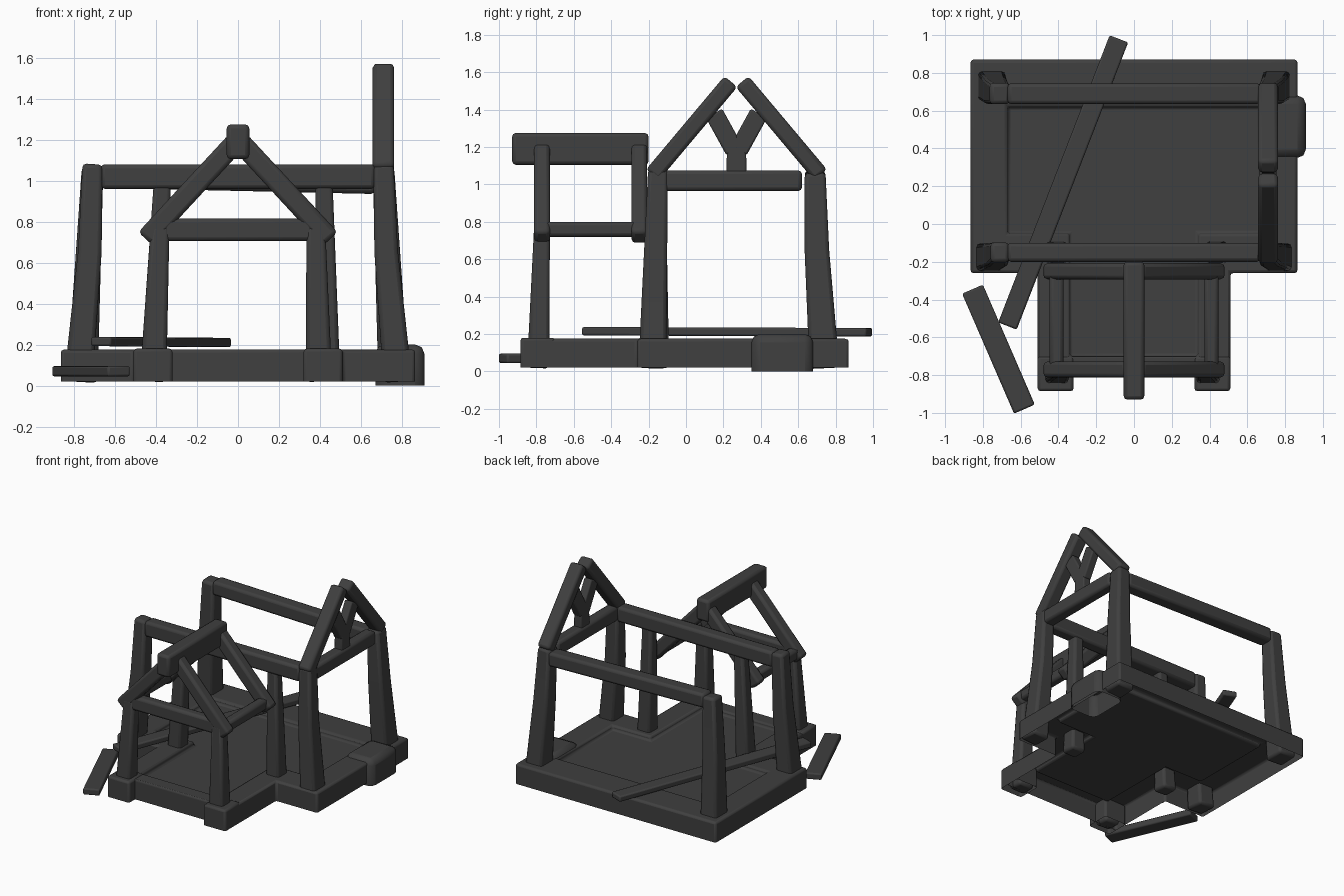
import bpy, bmesh, math
from mathutils import Vector

cube = bpy.data.objects.get("Cube")
if cube:
    bpy.data.objects.remove(cube, do_unlink=True)

shade = (0.05, 0.05, 0.05, 1)
wood = bpy.data.materials.new("charred_wood")
wood.use_nodes = True
wood.diffuse_color = shade
wood.node_tree.nodes["Principled BSDF"].inputs["Base Color"].default_value = shade

ACROSS, DEEP = Vector((1, 0, 0)), Vector((0, 1, 0))
SIDES = {"right": -1, "left": 1}


def finish(name, bm, bevel):
    """Turn the bmesh into an object with rounded edges."""
    mesh = bpy.data.meshes.new(name)
    bm.to_mesh(mesh)
    bm.free()
    mesh.materials.append(wood)
    ob = bpy.data.objects.new(name, mesh)
    bpy.context.collection.objects.link(ob)
    soften = ob.modifiers.new("soft_edges", 'BEVEL')
    soften.width = bevel
    soften.segments = 2
    soften.limit_method = 'ANGLE'
    soften.angle_limit = math.radians(40)
    bpy.ops.object.select_all(action='DESELECT')
    ob.select_set(True)
    bpy.context.view_layer.objects.active = ob
    bpy.ops.object.shade_smooth_by_angle(angle=math.radians(35))


def bridge(bm, low, high):
    for k in range(len(low)):
        bm.faces.new((low[k - 1], low[k], high[k], high[k - 1]))


def timber(name, start, end, side, width, depth, taper=1, bow=(0, 0, 0),
           bevel=0.02, hollow=False):
    """Soft-edged beam from start to end; side is the direction of its width."""
    start, end, bow = Vector(start), Vector(end), Vector(bow)
    along = (end - start).normalized()
    side = (side - along * side.dot(along)).normalized()
    other = along.cross(side)
    bm = bmesh.new()
    rings = []
    for t in ((0, 0.6, 1) if bow.length else (0, 1)):
        centre = start.lerp(end, t)
        if 0 < t < 1:
            centre += bow
        scale = (1 + (taper - 1) * t) / 2
        across, deep = side * width * scale, other * depth * scale
        corners = (-across - deep, across - deep, across + deep, deep - across)
        rings.append([bm.verts.new(centre + corner) for corner in corners])
    bm.faces.new(rings[0])
    bm.faces.new(rings[-1])
    for low, high in zip(rings, rings[1:]):
        bridge(bm, low, high)
    bmesh.ops.recalc_face_normals(bm, faces=bm.faces)
    if hollow:
        under = [face for face in bm.faces if face.normal.z < -0.8]
        bmesh.ops.delete(bm, geom=under, context='FACES')
    finish(name, bm, bevel)


# Shared levels and lines of the ground plan
bottom, sill_top, floor_top = 0.02, 0.175, 0.14
half, inner, back, inner_back = 0.865, 0.67, 0.87, 0.62
join, inner_front = -0.26, -0.05
porch_half, porch_inner, porch_front, porch_inner_front = 0.51, 0.34, -0.81, -0.7
wall_y, rear_y, porch_y, porch_rear_y = -0.15, 0.69, -0.77, -0.25
gable_x, eave = 0.71, 1.02

# Foundation: T-shaped shell of sills around a sunken floor, open underneath
outer_plan = [(half, back), (half, join), (porch_half, join), (porch_half, porch_front)]
inner_plan = [(inner, inner_back), (inner, inner_front), (porch_inner, inner_front),
              (porch_inner, porch_inner_front)]
shell = bmesh.new()
rings = []
for plan, z in ((outer_plan, bottom), (outer_plan, sill_top),
                (inner_plan, sill_top), (inner_plan, floor_top)):
    outline = plan + [(-x, y) for x, y in reversed(plan)]
    rings.append([shell.verts.new((x, y, z)) for x, y in outline])
for low, high in zip(rings, rings[1:]):
    bridge(shell, low, high)
floor = shell.faces.new(rings[-1])
bmesh.ops.recalc_face_normals(shell, faces=shell.faces)
if floor.normal.z < 0:
    bmesh.ops.reverse_faces(shell, faces=shell.faces)
finish("foundation", shell, 0.015)


def block(name, left, right, front, rear, low, high, bevel):
    x, z = (left + right) / 2, (low + high) / 2
    timber(name, (x, front, z), (x, rear, z), ACROSS, abs(right - left), high - low,
           bevel=bevel, hollow=True)


# Corner feet of the porch and the swollen stretch of sill
for tag, s in SIDES.items():
    block("porch_corner_" + tag, s * (porch_inner - bottom), s * porch_half,
          -0.885, porch_inner_front, bottom, 0.18, 0.015)
block("swollen_sill", inner, 0.91, 0.35, 0.68, 0, 0.2, 0.045)

# Posts: crooked, tapering, footed inside the sills
for tag, s in SIDES.items():
    timber("front_post_" + tag, (s * 0.78, -0.18, bottom), (s * gable_x, wall_y, 1.08),
           ACROSS, 0.14, 0.15, taper=0.7, bow=(-s * 0.015, 0, 0))
    timber("back_post_" + tag, (s * 0.76, 0.74, bottom), (s * gable_x, rear_y, 1.06),
           ACROSS, 0.15, 0.16, taper=0.7, bow=(0, -0.01, 0))
    timber("porch_post_" + tag, (s * 0.405 - 0.01, -0.79, bottom), (s * 0.38, porch_y, 0.78),
           ACROSS, 0.13, 0.12, taper=0.7)
    timber("wall_post_" + tag, (s * 0.43 + 0.01, wall_y, bottom),
           (s * 0.395 + 0.025, wall_y, 0.98), ACROSS, 0.12, 0.12, taper=0.7)

# House wall beams
timber("front_beam", (-inner, wall_y, eave), (inner, wall_y, eave), DEEP, 0.1, 0.12)
timber("back_beam", (-inner, rear_y, eave), (inner, rear_y, 0.99), DEEP, 0.11, 0.11)
timber("end_beam", (gable_x, wall_y, eave), (gable_x, inner_back, eave), ACROSS, 0.09, 0.11)

# House gable with a forked brace
ridge_y = 0.27
timber("brace_stem", (gable_x, ridge_y, eave), (gable_x, ridge_y, 1.25), ACROSS, 0.07, 0.11,
       taper=0.9, bevel=0.01)
for tag, s in {"front": -1, "back": 1}.items():
    timber("gable_rafter_" + tag, (gable_x, ridge_y + s * 0.45, 1.05),
           (gable_x, ridge_y + s * 0.03, 1.55), ACROSS, 0.105, 0.09)
    timber("brace_arm_" + tag, (gable_x, ridge_y + s * 0.01, 1.18),
           (gable_x, ridge_y + s * 0.12, 1.38), ACROSS, 0.065, 0.1, bevel=0.01)

# Porch roof frame
tie = 0.76
timber("porch_ridge", (0, -0.93, 1.19), (0, -0.2, 1.19), ACROSS, 0.11, 0.17)
timber("porch_tie_beam", (-0.37, porch_y, tie), (0.37, porch_y, tie), DEEP, 0.08, 0.11)
for tag, s in SIDES.items():
    timber("porch_side_beam_" + tag, (s * 0.41, porch_y, tie), (s * 0.41, porch_rear_y, tie),
           ACROSS, 0.075, 0.08)
    for place, y in {"front": porch_y, "back": porch_rear_y}.items():
        timber("porch_rafter_" + place + "_" + tag, (s * 0.45, y, 0.715),
               (s * 0.01, y, 1.19), DEEP, 0.085, 0.1)

# Fallen planks
timber("long_plank", (-0.08, 0.98, 0.21), (-0.67, -0.54, 0.215), ACROSS, 0.105, 0.045,
       bevel=0.01)
timber("short_plank", (-0.855, -0.345, 0.07), (-0.58, -0.98, 0.07), ACROSS, 0.12, 0.05,
       bevel=0.01)
